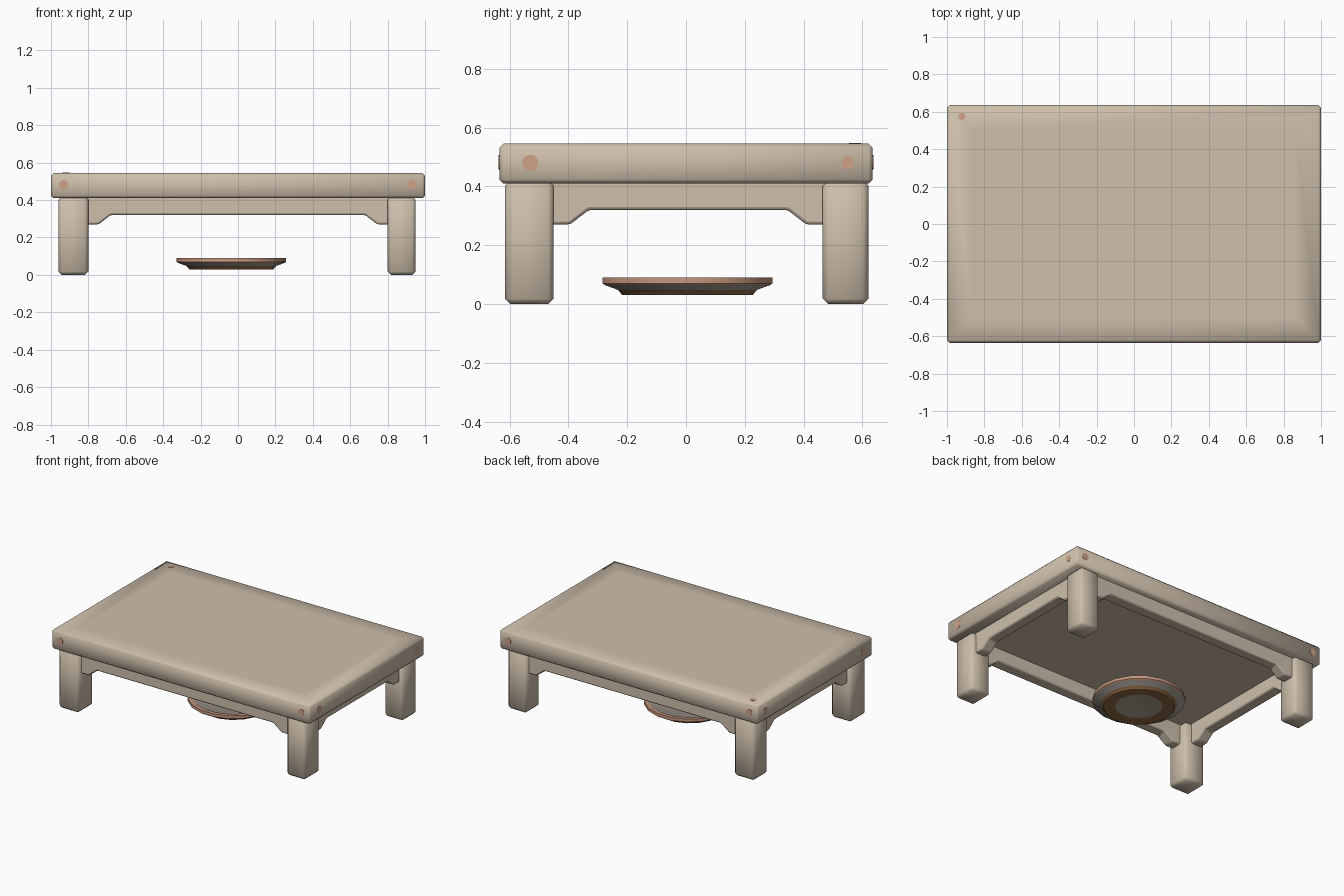
import bpy, bmesh, math
from mathutils import Matrix, Vector

old = bpy.data.objects.get("Cube")
if old:
    bpy.data.objects.remove(old, do_unlink=True)


def material(name, rgb):
    m = bpy.data.materials.new(name)
    m.use_nodes = True
    m.diffuse_color = (*rgb, 1)
    bsdf = m.node_tree.nodes["Principled BSDF"]
    bsdf.inputs["Base Color"].default_value = (*rgb, 1)
    bsdf.inputs["Roughness"].default_value = 0.7
    return m


beige = material("beige wood", (0.62, 0.52, 0.41))
peach = material("peach pegs", (0.62, 0.36, 0.25))
terracotta = material("terracotta rim", (0.56, 0.31, 0.21))
grey = material("warm grey glaze", (0.36, 0.32, 0.28))
brown = material("brown foot", (0.27, 0.14, 0.06))
sand = material("sand base", (0.43, 0.36, 0.28))


def finish(name, bm, mats, smooth=True):
    bmesh.ops.recalc_face_normals(bm, faces=bm.faces)
    for f in bm.faces:
        f.smooth = smooth
    me = bpy.data.meshes.new(name)
    bm.to_mesh(me)
    bm.free()
    for m in mats:
        me.materials.append(m)
    ob = bpy.data.objects.new(name, me)
    bpy.context.collection.objects.link(ob)
    return ob


def rounded_box(name, lo, hi, bevel, inset=0):
    lo, hi = Vector(lo), Vector(hi)
    bm = bmesh.new()
    bmesh.ops.create_cube(bm, size=1)
    for v in bm.verts:
        v.co = (lo + hi) / 2 + v.co * (hi - lo)
    bmesh.ops.bevel(bm, geom=bm.edges[:], offset=bevel, segments=1, affect='EDGES')
    if inset:
        bm.normal_update()
        flats = [f for f in bm.faces if abs(f.normal.z) > 0.99]
        bmesh.ops.inset_individual(bm, faces=flats, thickness=inset)
    return finish(name, bm, [beige])


# Tabletop: broad soft border fading into a flat middle
rounded_box("tabletop", (-1, -0.635, 0.41), (1, 0.635, 0.545), 0.014, inset=0.17)

# Legs
leg_x = {"right": (-0.96, -0.8), "left": (0.8, 0.95)}
leg_y = {"front": (-0.615, -0.45), "back": (0.465, 0.62)}
for side, (x0, x1) in leg_x.items():
    for end, (y0, y1) in leg_y.items():
        rounded_box(f"{end}_{side}_leg", (x0, y0, 0), (x1, y1, 0.42), 0.018)


def apron(name, a, b, offset, along_x):
    """Rail between two legs, with a stepped bracket at each end."""
    a, b = a - 0.02, b + 0.02
    profile = [(a, 0.42), (a, 0.27), (a + 0.075, 0.27), (a + 0.14, 0.32),
               (b - 0.14, 0.32), (b - 0.075, 0.27), (b, 0.27), (b, 0.42)]
    half = 0.04
    bm = bmesh.new()
    verts = [bm.verts.new((u, offset - half, z) if along_x else (offset - half, u, z))
             for u, z in profile]
    face = bm.faces.new(verts)
    ext = bmesh.ops.extrude_face_region(bm, geom=[face])
    moved = [g for g in ext["geom"] if isinstance(g, bmesh.types.BMVert)]
    shift = (0, 2 * half, 0) if along_x else (2 * half, 0, 0)
    bmesh.ops.translate(bm, verts=moved, vec=shift)
    ob = finish(name, bm, [beige])
    mod = ob.modifiers.new("soft edges", 'BEVEL')
    mod.width = 0.01
    mod.segments = 2
    return ob


rails = [apron("front_apron", -0.8, 0.8, -0.545, True),
         apron("back_apron", -0.8, 0.8, 0.55, True),
         apron("right_apron", -0.45, 0.465, -0.89, False),
         apron("left_apron", -0.45, 0.465, 0.88, False)]


# Pegs showing as flat round spots near the corners
def peg(name, pos, axis, radius):
    bm = bmesh.new()
    turn = Vector(axis).to_track_quat('Z', 'Y').to_matrix().to_4x4()
    bmesh.ops.create_cone(bm, cap_ends=True, segments=10, radius1=radius, radius2=radius,
                          depth=0.004, matrix=Matrix.Translation(pos) @ turn)
    finish(name, bm, [peach], smooth=False)


for side, s in (("right", -1), ("left", 1)):
    peg(f"front_{side}_peg", (s * 0.932, -0.635, 0.482), (0, -1, 0), 0.025)
    peg(f"back_{side}_peg", (s * 0.932, 0.635, 0.482), (0, 1, 0), 0.025)
    peg(f"{side}_side_front_peg", (s * 0.999, -0.53, 0.48), (s, 0, 0), 0.028)
    peg(f"{side}_side_back_peg", (s * 0.999, 0.55, 0.48), (s, 0, 0), 0.023)
peg("top_peg", (-0.92, 0.575, 0.545), (0, 0, 1), 0.02)

# Round dish beneath the table: radius, height, colour of the band that follows
dish = [(0, 0.034, 3), (0.15, 0.034, 2), (0.17, 0.03, 2), (0.225, 0.03, 2), (0.24, 0.048, 1),
        (0.285, 0.064, 0), (0.293, 0.07, 0), (0.293, 0.09, 0), (0.265, 0.09, 1),
        (0.22, 0.065, 1), (0, 0.06, 1)]
SIDES = 18
bm = bmesh.new()
rings = []
for r, z, _ in dish:
    count = SIDES if r else 1
    rings.append([bm.verts.new((-0.036 + r * math.cos(2 * math.pi * i / SIDES),
                                0.005 + r * math.sin(2 * math.pi * i / SIDES), z))
                  for i in range(count)])
for k in range(len(dish) - 1):
    lower, upper = rings[k], rings[k + 1]
    for i in range(SIDES):
        j = (i + 1) % SIDES
        if len(lower) == 1:
            f = bm.faces.new((lower[0], upper[i], upper[j]))
        elif len(upper) == 1:
            f = bm.faces.new((lower[i], lower[j], upper[0]))
        else:
            f = bm.faces.new((lower[i], lower[j], upper[j], upper[i]))
        f.material_index = dish[k][2]
plate = finish("dish", bm, [terracotta, grey, brown, sand])

# Keep hard edges crisp on rails and dish
bpy.ops.object.select_all(action='DESELECT')
for ob in rails + [plate]:
    ob.select_set(True)
bpy.context.view_layer.objects.active = plate
bpy.ops.object.shade_smooth_by_angle(angle=math.radians(35))
